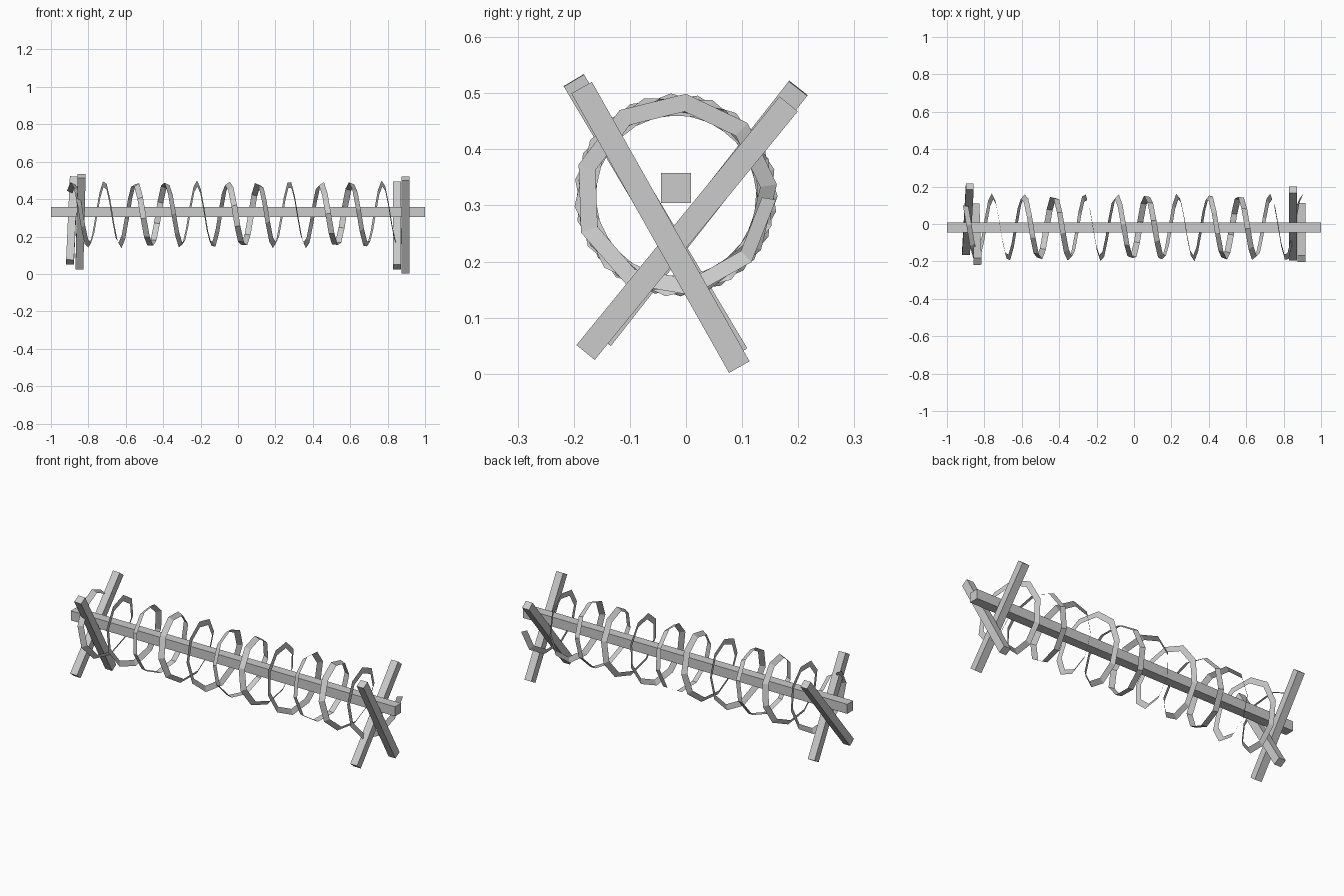
import bpy, math
from mathutils import Vector, Matrix

if "Cube" in bpy.data.objects:
    bpy.data.objects.remove(bpy.data.objects["Cube"])


def make(name, verts, faces):
    me = bpy.data.meshes.new(name)
    me.from_pydata(verts, [], faces)
    ob = bpy.data.objects.new(name, me)
    bpy.context.collection.objects.link(ob)
    return ob


def beam(name, a, b, w, t):
    """Square timber from a to b: w across, t along the x side."""
    a, b = Vector(a), Vector(b)
    d = (b - a).normalized()
    ref = Vector((1, 0, 0)) if abs(d.x) < 0.9 else Vector((0, 1, 0))
    u = (ref - d * ref.dot(d)).normalized()
    v = d.cross(u)
    ring = [u * (i * t / 2) + v * (j * w / 2) for i, j in ((-1, -1), (1, -1), (1, 1), (-1, 1))]
    verts = [a + r for r in ring] + [b + r for r in ring]
    faces = [(3, 2, 1, 0), (4, 5, 6, 7)] + [(i, (i + 1) % 4, (i + 1) % 4 + 4, i + 4) for i in range(4)]
    return make(name, verts, faces)


# long central pole
beam("pole", (-1, -0.018, 0.331), (1, -0.018, 0.331), 0.053, 0.053)

# crossed stakes at both ends
for name, a, b in (
    ("right_outer_stake", (0.896, 0.095, 0.012), (0.896, -0.186, 0.510)),
    ("right_inner_stake", (0.850, -0.179, 0.038), (0.850, 0.183, 0.481)),
    ("left_outer_stake", (-0.898, -0.150, 0.063), (-0.878, 0.200, 0.509)),
    ("left_inner_stake", (-0.848, 0.091, 0.035), (-0.836, -0.200, 0.523)),
):
    beam(name, a, b, 0.042, 0.042)

# wire coil: flat ribbon following a helix and slowly twisting about its path
X0, X1, TOP, PITCH, R, HALF, SEGS = -0.90, 0.895, 0.772, 0.1652, 0.166, 0.016, 100
verts, faces = [], []
for i in range(SEGS + 1):
    x = X0 + (X1 - X0) * i / SEGS
    th = 2 * math.pi * (x - TOP) / PITCH
    rad = Vector((0, -math.sin(th), math.cos(th)))
    tan = Vector((PITCH / (2 * math.pi), -R * math.cos(th), -R * math.sin(th))).normalized()
    side = Matrix.Rotation(-math.pi * (x - 0.29) / 0.5, 3, tan) @ rad
    c = Vector((x, -0.018, 0.318)) + rad * R
    verts += [c - side * HALF, c + side * HALF]
    if i:
        k = 2 * i
        faces.append((k - 2, k, k + 1, k - 1))
make("wire_coil", verts, faces)
